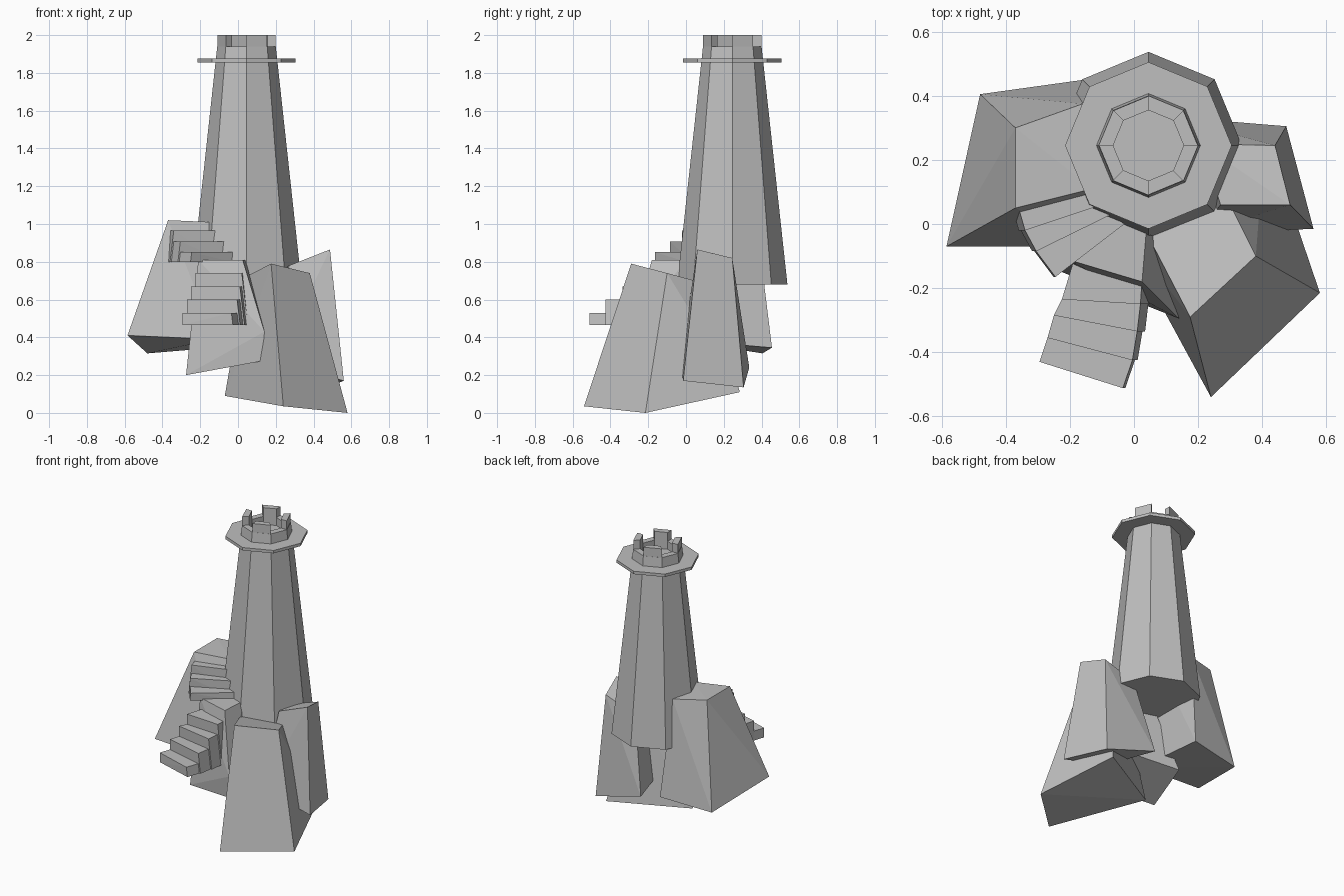
import bpy, bmesh
from math import radians, cos, sin
from mathutils import Vector

cube = bpy.data.objects.get("Cube")
if cube:
    bpy.data.objects.remove(cube, do_unlink=True)

stone = bpy.data.materials.new("grey_stone")
stone.use_nodes = True
GREY = (0.52, 0.52, 0.52, 1)
stone.diffuse_color = GREY
stone.node_tree.nodes["Principled BSDF"].inputs["Base Color"].default_value = GREY

CX, CY = 0.045, 0.245  # tower axis


def finish(name, bm):
    bmesh.ops.recalc_face_normals(bm, faces=bm.faces)
    mesh = bpy.data.meshes.new(name)
    bm.to_mesh(mesh)
    bm.free()
    mesh.materials.append(stone)
    ob = bpy.data.objects.new(name, mesh)
    bpy.context.scene.collection.objects.link(ob)
    return ob


def hull(name, points):
    """Faceted block wrapped around its corner points."""
    bm = bmesh.new()
    for p in points:
        bm.verts.new(p)
    res = bmesh.ops.convex_hull(bm, input=bm.verts)
    spare = [v for v in res["geom_interior"] if isinstance(v, bmesh.types.BMVert)]
    bmesh.ops.delete(bm, geom=spare, context="VERTS")
    bmesh.ops.dissolve_limit(bm, angle_limit=radians(2), verts=bm.verts, edges=bm.edges)
    return finish(name, bm)


def polar(r, deg, z):
    a = radians(deg)
    return Vector((CX + r * cos(a), CY + r * sin(a), z))


def octagon_lathe(name, profile):
    """Eight-sided solid from (radius, height) rings, capped at both ends."""
    bm = bmesh.new()
    rings = [[bm.verts.new(polar(r, 45 * k, z)) for k in range(8)] for r, z in profile]
    for a, b in zip(rings, rings[1:]):
        for k in range(8):
            j = (k + 1) % 8
            bm.faces.new((a[k], a[j], b[j], b[k]))
    bm.faces.new(rings[0])
    bm.faces.new(rings[-1])
    return finish(name, bm)


# Tower with hollow parapet, gallery slab and four battlements
octagon_lathe("tower", [(0.292, 0.68), (0.155, 1.94), (0.11, 1.94), (0.11, 1.885)])
octagon_lathe("gallery_slab", [(0.26, 1.855), (0.26, 1.875)])
for k in range(4):
    hull(f"battlement_{k + 1}",
         [polar(r, 90 * k + d, z) for r in (0.11, 0.154) for d in (0, 45) for z in (1.94, 2)])

# Rocks: four top corners, then the lower corners
hull("front_rock", [
    (0.175, -0.29, 0.79), (0.38, -0.10, 0.74), (0.04, -0.03, 0.72), (0.27, 0.12, 0.68),
    (0.24, -0.54, 0.035), (0.58, -0.215, 0), (-0.07, 0.03, 0.09), (0.41, 0.285, 0.11)])
hull("side_rock", [
    (0.487, 0.06, 0.865), (0.44, 0.245, 0.82), (0.21, 0.25, 0.74), (0.27, 0.06, 0.78),
    (0.56, -0.015, 0.17), (0.475, 0.305, 0.135), (0.11, 0.335, 0.24), (0.2, -0.03, 0.27)])
hull("tall_rock", [
    (-0.37, 0.05, 1.02), (-0.37, 0.30, 1.02), (-0.16, 0.375, 1.0), (-0.13, 0.11, 1.01),
    (-0.585, -0.07, 0.41), (-0.48, 0.405, 0.315), (-0.12, 0.455, 0.345), (-0.12, -0.07, 0.39)])
hull("stair_rock", [
    (-0.21, -0.11, 0.81), (0.025, -0.18, 0.81), (0.04, 0.0, 0.81), (-0.08, 0.06, 0.81),
    (0.14, -0.295, 0.43), (0.13, -0.28, 0.275), (-0.275, -0.13, 0.2),
    (-0.2, 0.2, 0.28), (0.1, 0.1, 0.33)])


def stairs(name, edges, top, rise, base, flare):
    """One block per tread, between consecutive (left, right) nosing lines."""
    for i, (back, front) in enumerate(zip(edges, edges[1:])):
        z = top - i * rise
        pts = []
        for line in (back, front):
            for side, (x, y) in enumerate(line):
                pts.append((x, y, z))
                pts.append((x + flare[side] * (z - base), y, base))
        hull(f"{name}_{i + 1}", pts)


# Upper flight winding up to the tall rock
stairs("upper_step", [
    ((-0.36, 0.05), (-0.13, 0.11)), ((-0.34, -0.02), (-0.10, 0.06)),
    ((-0.305, -0.085), (-0.07, 0.03)), ((-0.245, -0.165), (-0.03, 0.0))],
    0.965, 0.057, 0.80, (-0.12, 0))

# Lower flight coming down from the landing
stairs("lower_step", [
    ((-0.19, -0.12), (0.025, -0.175)), ((-0.225, -0.235), (0.02, -0.25)),
    ((-0.25, -0.285), (0.01, -0.335)), ((-0.27, -0.355), (-0.005, -0.425)),
    ((-0.295, -0.43), (-0.035, -0.512))],
    0.74, 0.07, 0.465, (0, 0.12))
